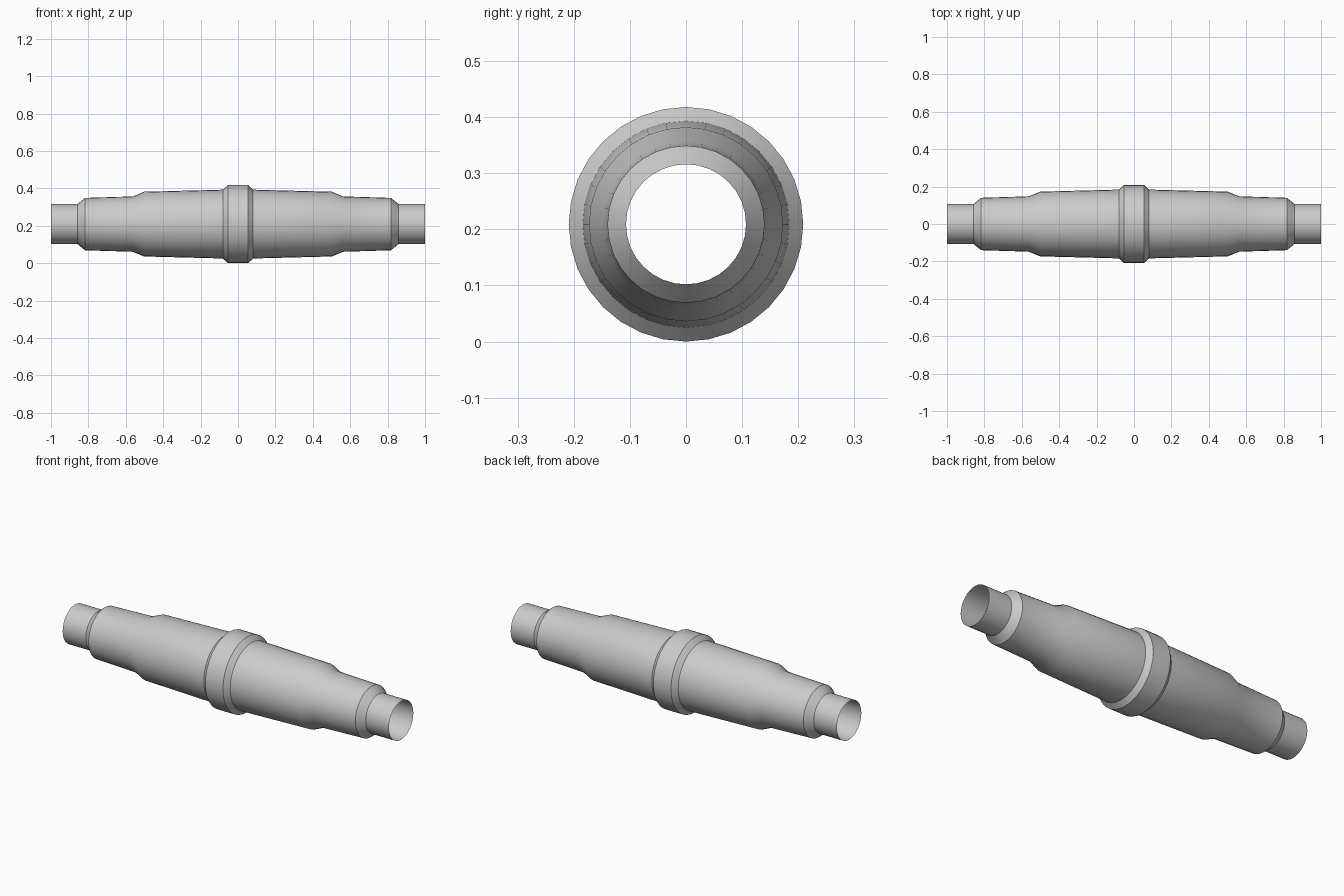
import bpy, bmesh, math

if "Cube" in bpy.data.objects:
    bpy.data.objects.remove(bpy.data.objects["Cube"])

SIDES = 32
AXIS_Z = 0.209

grey = bpy.data.materials.new("plain grey")
grey.diffuse_color = (0.6, 0.6, 0.6, 1)
grey.use_nodes = True
grey.node_tree.nodes["Principled BSDF"].inputs["Base Color"].default_value = grey.diffuse_color

# half profile (x, radius) from the middle collar out to the open end
half = [(0.054, 0.209), (0.081, 0.184), (0.502, 0.173), (0.562, 0.148),
        (0.818, 0.140), (0.858, 0.107), (1.0, 0.107)]
profile = [(-x, r) for x, r in reversed(half)] + half


def revolve_x(name, points):
    """Open surface of revolution about the x axis."""
    bm = bmesh.new()
    rings = []
    for x, r in points:
        rings.append([bm.verts.new((x,
                                    r * math.sin(2 * math.pi * i / SIDES),
                                    AXIS_Z + r * math.cos(2 * math.pi * i / SIDES)))
                      for i in range(SIDES)])
    for a, b in zip(rings, rings[1:]):
        for i in range(SIDES):
            j = (i + 1) % SIDES
            bm.faces.new((a[i], a[j], b[j], b[i]))
    # point every face away from the axis
    bm.normal_update()
    for f in bm.faces:
        c = f.calc_center_median()
        if f.normal.y * c.y + f.normal.z * (c.z - AXIS_Z) < 0:
            f.normal_flip()
    mesh = bpy.data.meshes.new(name)
    bm.to_mesh(mesh)
    bm.free()
    mesh.materials.append(grey)
    ob = bpy.data.objects.new(name, mesh)
    bpy.context.collection.objects.link(ob)
    return ob


# stepped hollow sleeve with central collar and open tube ends
sleeve = revolve_x("stepped_sleeve", profile)
bpy.context.view_layer.objects.active = sleeve
sleeve.select_set(True)
bpy.ops.object.shade_smooth_by_angle(angle=math.radians(30))
